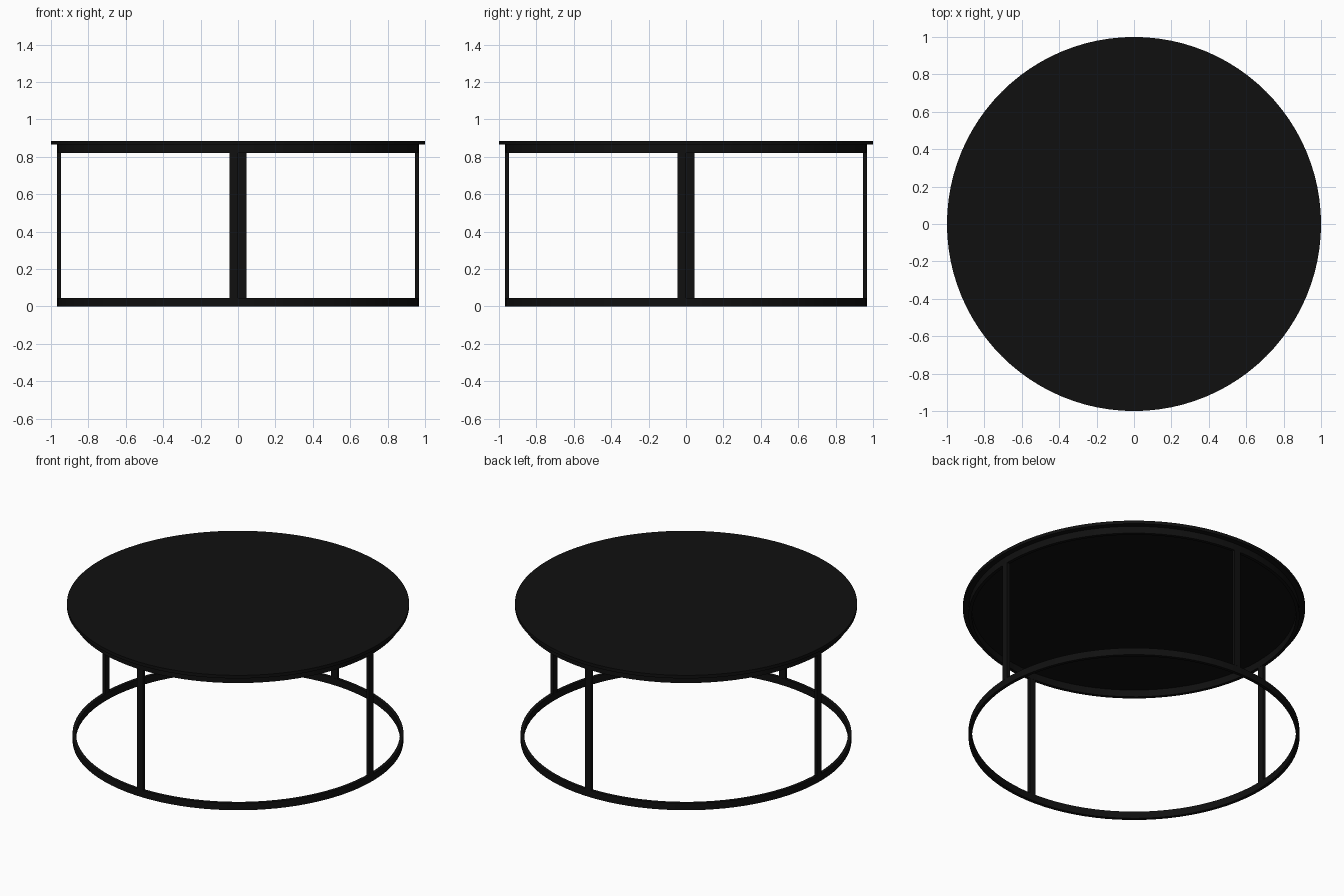
import bpy
import math
from mathutils import Matrix, Vector
import bmesh

cube = bpy.data.objects.get("Cube")
if cube:
    bpy.data.objects.remove(cube, do_unlink=True)

SEGMENTS = 96
RING_OUT, RING_IN, BAR = 0.967, 0.947, 0.045
TOP_LOW, TOP_HIGH = 0.865, 0.885


def make_material(name, value):
    mat = bpy.data.materials.new(name)
    mat.use_nodes = True
    colour = (value, value, value, 1)
    mat.diffuse_color = colour
    mat.node_tree.nodes["Principled BSDF"].inputs["Base Color"].default_value = colour
    return mat


black = make_material("matte black", 0.005)


def add_object(name, bm, smooth=False):
    bmesh.ops.recalc_face_normals(bm, faces=bm.faces)
    mesh = bpy.data.meshes.new(name)
    bm.to_mesh(mesh)
    bm.free()
    mesh.materials.append(black)
    obj = bpy.data.objects.new(name, mesh)
    bpy.context.collection.objects.link(obj)
    if smooth:
        bpy.ops.object.select_all(action="DESELECT")
        obj.select_set(True)
        bpy.context.view_layer.objects.active = obj
        bpy.ops.object.shade_smooth_by_angle(angle=math.radians(30))
    return obj


def add_ring(name, low, high):
    # Flat bar section spun around the vertical axis
    bm = bmesh.new()
    section = [(RING_IN, low), (RING_OUT, low), (RING_OUT, high), (RING_IN, high)]
    verts = [bm.verts.new((r, 0, z)) for r, z in section]
    edges = [bm.edges.new((verts[i - 1], verts[i])) for i in range(4)]
    bmesh.ops.spin(bm, geom=verts + edges, cent=(0, 0, 0), axis=(0, 0, 1),
                   angle=math.tau, steps=SEGMENTS, use_merge=True)
    bmesh.ops.remove_doubles(bm, verts=bm.verts, dist=0.0001)
    add_object(name, bm, smooth=True)


# Thin round table top
bm = bmesh.new()
bmesh.ops.create_cone(bm, cap_ends=True, segments=SEGMENTS, radius1=1, radius2=1,
                      depth=TOP_HIGH - TOP_LOW,
                      matrix=Matrix.Translation((0, 0, (TOP_LOW + TOP_HIGH) / 2)))
add_object("table_top", bm, smooth=True)

# Floor ring and the ring under the top
add_ring("floor_ring", 0, BAR)
add_ring("upper_ring", TOP_LOW - BAR, TOP_LOW)

# Four flat legs, each set to one side of its axis
leg_low, leg_high = BAR, TOP_LOW - BAR
for i, side in enumerate(("front", "left", "back", "right")):
    bm = bmesh.new()
    place = (Matrix.Rotation(i * math.pi / 2, 4, "Z")
             @ Matrix.Translation((-BAR / 2, -(RING_OUT + RING_IN) / 2, (leg_low + leg_high) / 2))
             @ Matrix.Diagonal(Vector((BAR, RING_OUT - RING_IN, leg_high - leg_low, 1))))
    bmesh.ops.create_cube(bm, size=1, matrix=place)
    add_object(side + "_leg", bm)
